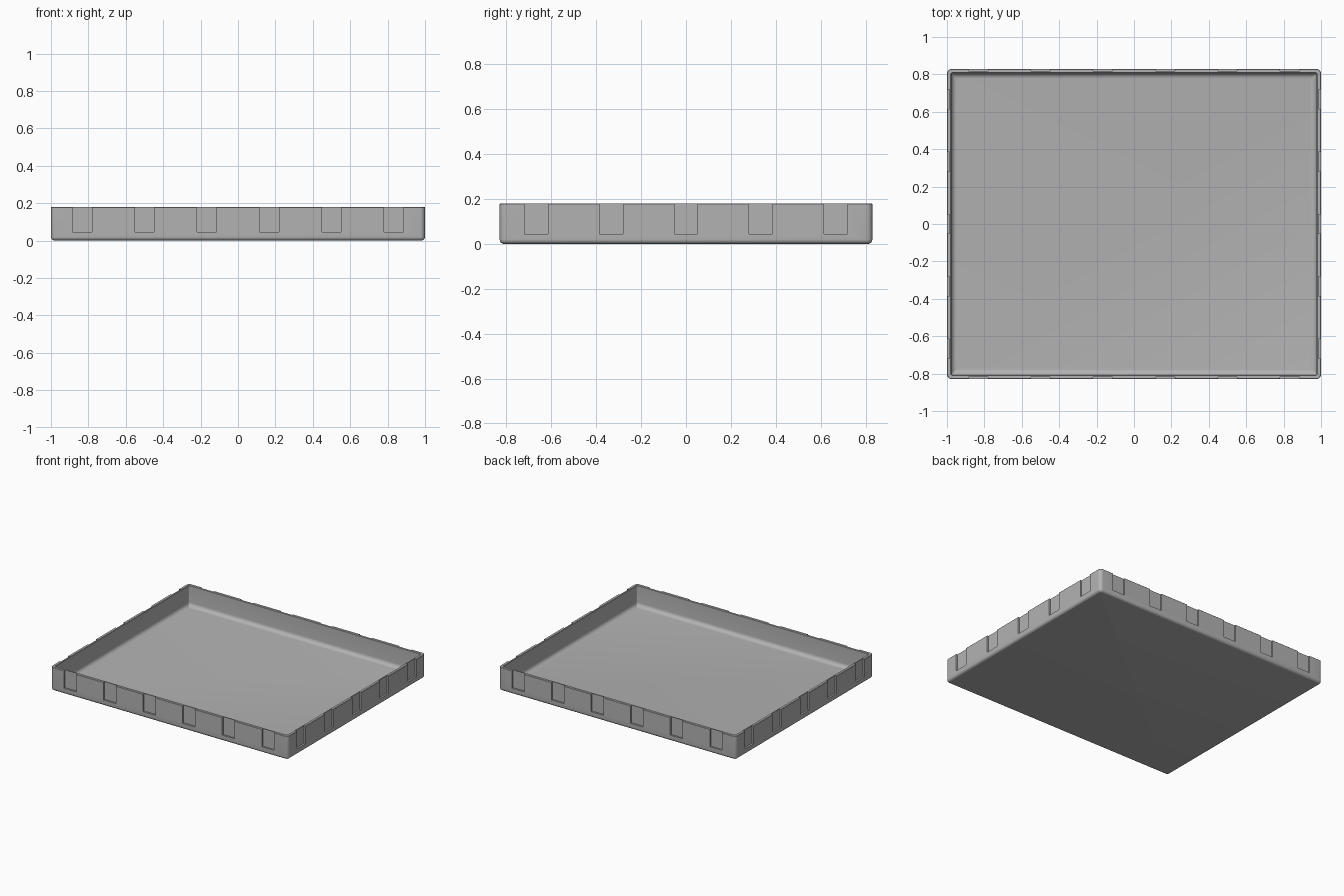
import bpy, bmesh, math

cube = bpy.data.objects.get("Cube")
if cube:
    bpy.data.objects.remove(cube, do_unlink=True)

HX, HY, TOP = 1.0, 0.83, 0.18
WALL, FLOOR, DEPTH = 0.023, 0.022, 0.013
R_OUT, R_IN, SEG = 0.026, 0.03, 6

grey = bpy.data.materials.new("grey plastic")
grey.use_nodes = True
colour = (0.45, 0.45, 0.45, 1)
grey.diffuse_color = colour
grey.node_tree.nodes["Principled BSDF"].inputs["Base Color"].default_value = colour


def make_object(name, bm):
    mesh = bpy.data.meshes.new(name)
    bmesh.ops.recalc_face_normals(bm, faces=bm.faces)
    bm.to_mesh(mesh)
    bm.free()
    mesh.materials.append(grey)
    obj = bpy.data.objects.new(name, mesh)
    bpy.context.collection.objects.link(obj)
    return obj


def ring(bm, inset, z, radius):
    """Rounded rectangle of vertices at height z."""
    verts = []
    for k, (sx, sy) in enumerate([(1, 1), (-1, 1), (-1, -1), (1, -1)]):
        for i in range(SEG + 1):
            a = (k + i / SEG) * math.pi / 2
            verts.append(bm.verts.new((sx * (HX - inset - radius) + radius * math.cos(a),
                                       sy * (HY - inset - radius) + radius * math.sin(a), z)))
    return verts


# Tray shell: (inset, height, corner radius) from underside, over the rim, to the floor
steps = [i / SEG * math.pi / 2 for i in range(SEG + 1)]
fillet = 0.02
profile = [(fillet * (1 - math.sin(a)), fillet * (1 - math.cos(a)),
            R_OUT - fillet * (1 - math.sin(a))) for a in steps]
lip = 0.003
profile += [(0, TOP - lip, R_OUT), (lip, TOP, R_OUT - lip),
            (WALL - lip, TOP, 0.011), (WALL, TOP - lip, 0.008)]
profile += [(WALL + R_IN * (1 - math.cos(a)), FLOOR + R_IN * (1 - math.sin(a)), 0.008)
            for a in steps]
bm = bmesh.new()
rings = [ring(bm, *p) for p in profile]
for low, high in zip(rings, rings[1:]):
    n = len(low)
    for i in range(n):
        j = (i + 1) % n
        bm.faces.new((low[i], low[j], high[j], high[i]))
bm.faces.new(rings[0])
bm.faces.new(rings[-1])
tray = make_object("tray", bm)

# Shallow slots around the outside of the walls, open at the top
NOTCH_W, NOTCH_Z, OVER = 0.104, 0.045, 0.1
bm = bmesh.new()


def cutter_box(x, y, sx, sy):
    height = TOP + OVER - NOTCH_Z
    verts = bmesh.ops.create_cube(bm, size=1)["verts"]
    bmesh.ops.scale(bm, vec=(sx, sy, height), verts=verts)
    bmesh.ops.translate(bm, vec=(x, y, NOTCH_Z + height / 2), verts=verts)


for side in (-1, 1):
    for i in range(6):
        cutter_box((i - 2.5) / 3, side * (HY - DEPTH + OVER / 2), NOTCH_W, OVER)
    for i in range(5):
        cutter_box(side * (HX - DEPTH + OVER / 2), (i - 2) / 3, OVER, NOTCH_W)
cutter = make_object("slot_cutter", bm)
cutter.hide_render = True

cut = tray.modifiers.new("slots", "BOOLEAN")
cut.operation = "DIFFERENCE"
cut.solver = "EXACT"
cut.object = cutter
bpy.ops.object.select_all(action="DESELECT")
bpy.context.view_layer.objects.active = tray
tray.select_set(True)
bpy.ops.object.modifier_apply(modifier=cut.name)
bpy.data.objects.remove(cutter, do_unlink=True)
bpy.ops.object.shade_smooth_by_angle(angle=math.radians(30))
